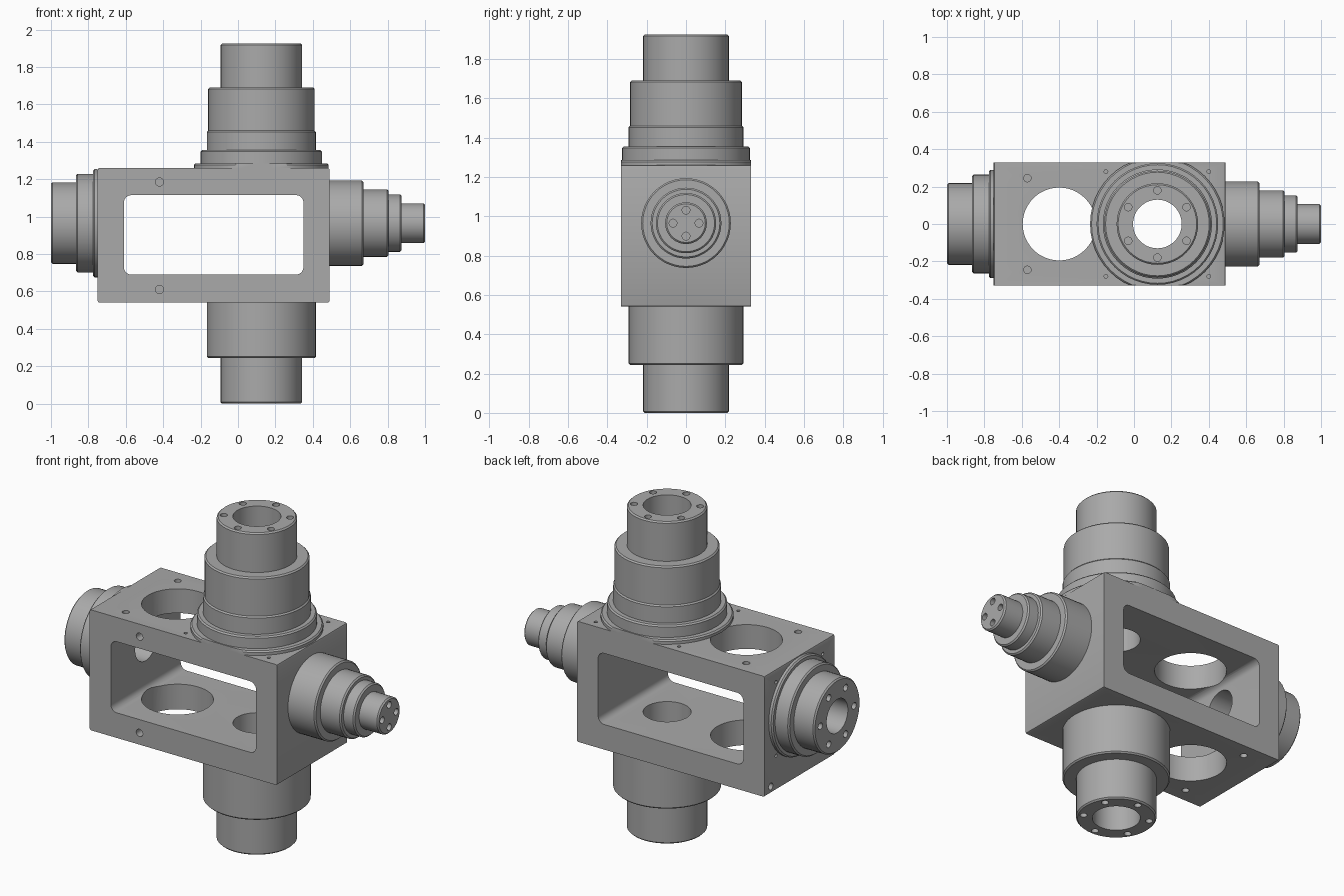
import bpy, bmesh, math
from mathutils import Matrix, Vector

if "Cube" in bpy.data.objects:
    bpy.data.objects.remove(bpy.data.objects["Cube"])

steel = bpy.data.materials.new("grey_steel")
steel.use_nodes = True
steel.diffuse_color = (0.4, 0.4, 0.4, 1)
steel.node_tree.nodes["Principled BSDF"].inputs["Base Color"].default_value = steel.diffuse_color

SIDES = 48
MID_Z = 0.965      # height of the horizontal axis
TOWER_X = 0.125    # position of the vertical axis
HALF_Y = 0.33
UP, DOWN = Vector((0, 0, 1)), Vector((0, 0, -1))
LEFT, RIGHT = Vector((-1, 0, 0)), Vector((1, 0, 0))
BACK, FRONT = Vector((0, 1, 0)), Vector((0, -1, 0))


def finish(name, bm):
    bmesh.ops.recalc_face_normals(bm, faces=bm.faces)
    mesh = bpy.data.meshes.new(name)
    bm.to_mesh(mesh)
    bm.free()
    mesh.materials.append(steel)
    obj = bpy.data.objects.new(name, mesh)
    bpy.context.collection.objects.link(obj)
    return obj


def frame(origin, axis):
    return Matrix.Translation(origin) @ axis.to_track_quat('Z', 'Y').to_matrix().to_4x4()


def cylinders(name, specs):
    """One mesh of separate cylinders: (start, direction, radius, length)."""
    bm = bmesh.new()
    for start, axis, r, length in specs:
        bmesh.ops.create_cone(bm, cap_ends=True, segments=SIDES if r > 0.05 else 16,
                              radius1=r, radius2=r, depth=length,
                              matrix=frame(Vector(start) + axis * length / 2, axis))
    return finish(name, bm)


def block(name, x0, x1, y, z0, z1, radius, segments):
    """Box with its front-to-back edges rounded."""
    bm = bmesh.new()
    bmesh.ops.create_cube(bm, size=1)
    bmesh.ops.scale(bm, verts=bm.verts, vec=(x1 - x0, 2 * y, z1 - z0))
    bmesh.ops.translate(bm, verts=bm.verts, vec=((x0 + x1) / 2, 0, (z0 + z1) / 2))
    edges = [e for e in bm.edges if abs(e.verts[0].co.y - e.verts[1].co.y) > y]
    bmesh.ops.bevel(bm, geom=edges, offset=radius, segments=segments, profile=0.5, affect='EDGES')
    return finish(name, bm)


def cut(obj, cutter):
    mod = obj.modifiers.new("cut", 'BOOLEAN')
    mod.operation, mod.solver, mod.object = 'DIFFERENCE', 'EXACT', cutter
    bpy.context.view_layer.objects.active = obj
    bpy.ops.object.modifier_apply(modifier=mod.name)
    bpy.data.objects.remove(cutter)


def smooth(obj):
    bpy.ops.object.select_all(action='DESELECT')
    obj.select_set(True)
    bpy.context.view_layer.objects.active = obj
    bpy.ops.object.shade_smooth_by_angle(angle=math.radians(28))


def stepped_shaft(name, origin, axis, steps, bore=0, chamfer=0.008):
    """Turned part: steps are (radius, end distance), starting at the origin."""
    profile, h = [(bore, 0)], 0
    for r, end in steps:
        profile += [(r, h), (r, end - chamfer), (r - chamfer, end)]
        h = end
    profile.append((bore, h))
    bm = bmesh.new()
    verts = [bm.verts.new((r, 0, z)) for r, z in profile]
    edges = [bm.edges.new(p) for p in zip(verts, verts[1:])]
    if bore:
        edges.append(bm.edges.new((verts[-1], verts[0])))
    bmesh.ops.spin(bm, geom=verts + edges, cent=(0, 0, 0), axis=(0, 0, 1),
                   angle=math.tau, steps=SIDES)
    bmesh.ops.remove_doubles(bm, verts=bm.verts, dist=0.0005)
    bm.transform(frame(origin, axis))
    for v in bm.verts:   # wide flanges are trimmed flush with the housing
        v.co.y = max(-HALF_Y, min(HALF_Y, v.co.y))
    return finish(name, bm)


def screw_ring(obj, centre, axis, count, ring):
    """Blind screw holes in an end face, the first pair lying across y."""
    across = axis.cross(BACK)
    specs = []
    for i in range(count):
        a = math.tau * i / count
        p = Vector(centre) + ring * (BACK * math.cos(a) + across * math.sin(a))
        specs.append((p + axis * 0.02, -axis, 0.02, 0.08))
    cut(obj, cylinders("screw_cutter", specs))


# Housing with a large window from front to back
housing = block("housing", -0.75, 0.49, HALF_Y, 0.54, 1.26, 0.01, 2)
cut(housing, block("window_cutter", -0.61, 0.35, 0.5, 0.69, 1.115, 0.04, 6))

# Through bores, then small blind holes in the faces
cut(housing, cylinders("bore_cutter", [
    ((-0.4, 0, 0.4), UP, 0.195, 1),
    ((TOWER_X, 0, 0.4), UP, 0.13, 1),
    ((-0.8, 0, MID_Z), RIGHT, 0.1, 0.2)]))
holes = [((-0.42, -0.35, z), BACK, 0.022, 0.08) for z in (0.61, 1.185)]
holes.append(((-0.77, 0.27, 0.58), RIGHT, 0.02, 0.08))
for s in (-1, 1):
    holes += [((-0.57, 0.245 * s, 1.28), DOWN, 0.02, 0.08),
              ((-0.57, 0.245 * s, 0.52), UP, 0.02, 0.08)]
    holes += [((x, 0.28 * s, 1.28), DOWN, 0.01, 0.06) for x in (-0.15, 0.4)]
    holes += [((-0.77, 0.22 * s, MID_Z + dz), RIGHT, 0.01, 0.06) for dz in (-0.22, 0.22)]
cut(housing, cylinders("hole_cutter", holes))

# Upper and lower hollow shafts
upper = stepped_shaft("upper_shaft", (TOWER_X, 0, 1.26), UP,
                      [(0.36, 0.025), (0.325, 0.095), (0.292, 0.2), (0.285, 0.43), (0.218, 0.665)], 0.13)
screw_ring(upper, (TOWER_X, 0, 1.925), UP, 6, 0.18)
lower = stepped_shaft("lower_shaft", (TOWER_X, 0, 0.54), DOWN,
                      [(0.292, 0.297), (0.218, 0.54)], 0.13)
screw_ring(lower, (TOWER_X, 0, 0), DOWN, 6, 0.18)

# Hollow end flange and solid stepped spindle
flange = stepped_shaft("end_flange", (-0.75, 0, MID_Z), LEFT,
                       [(0.29, 0.024), (0.264, 0.115), (0.218, 0.25)], 0.1)
screw_ring(flange, (-1, 0, MID_Z), LEFT, 6, 0.16)
spindle = stepped_shaft("stepped_spindle", (0.49, 0, MID_Z), RIGHT,
                        [(0.228, 0.18), (0.18, 0.315), (0.153, 0.385), (0.106, 0.51)])
screw_ring(spindle, (1, 0, MID_Z), RIGHT, 4, 0.066)

for part in (housing, upper, lower, flange, spindle):
    smooth(part)
